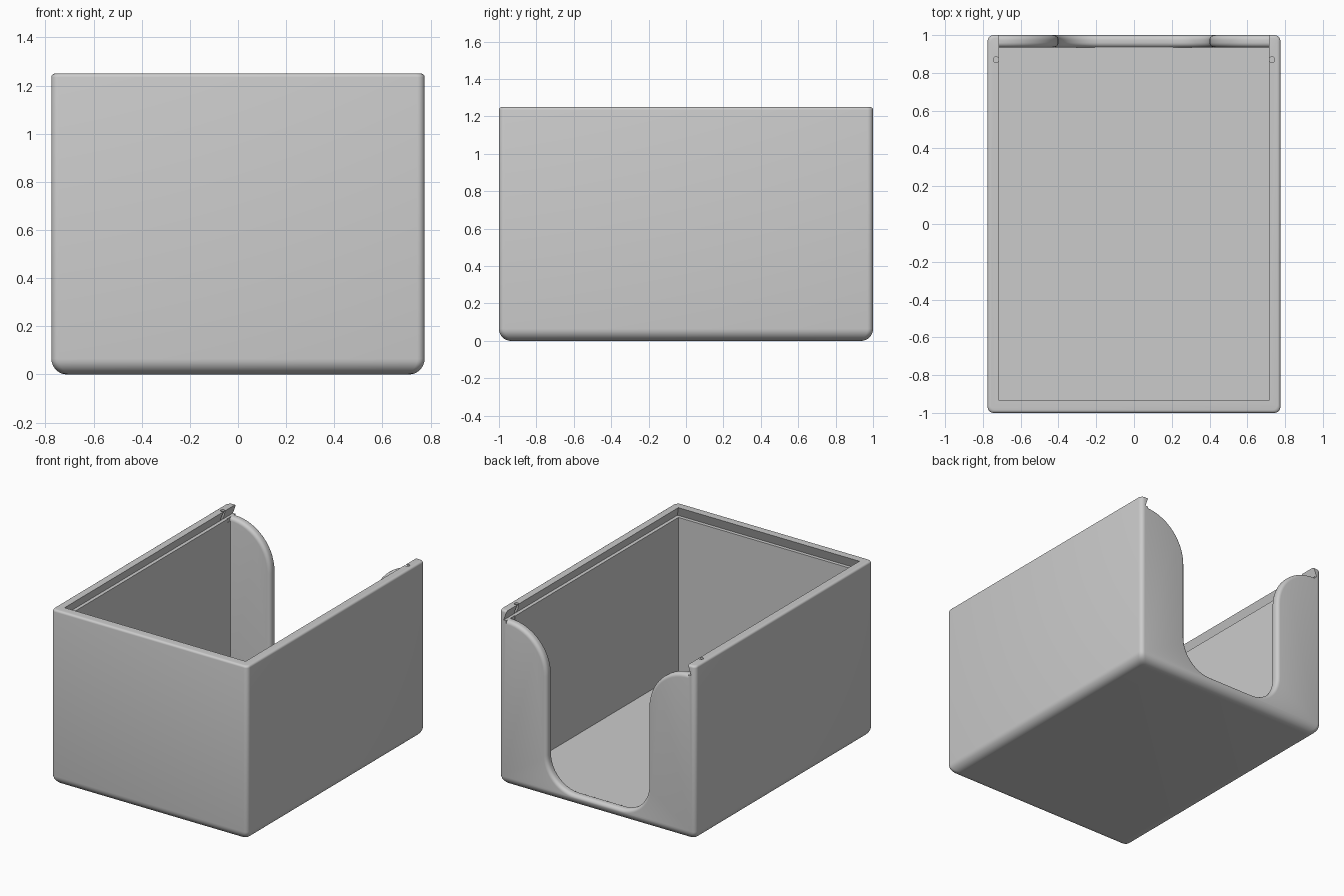
import bpy, bmesh
from math import sin, cos, radians, pi

old = bpy.data.objects.get("Cube")
if old:
    bpy.data.objects.remove(old, do_unlink=True)

W, D, H = 0.775, 1.0, 1.25       # half width, half depth, height
IN_X, IN_Y = 0.715, 0.935        # cavity half sizes
FLOOR, LEDGE = 0.065, 1.18       # floor top, lid ledge height

grey = bpy.data.materials.new("plain grey")
grey.use_nodes = True
colour = (0.6, 0.6, 0.6, 1)
grey.diffuse_color = colour
grey.node_tree.nodes["Principled BSDF"].inputs["Base Color"].default_value = colour


def loft(name, rings):
    """Closed solid through rings of equal point count."""
    bm = bmesh.new()
    loops = [[bm.verts.new(p) for p in ring] for ring in rings]
    n = len(loops[0])
    for a, b in zip(loops, loops[1:]):
        for i in range(n):
            j = (i + 1) % n
            bm.faces.new((a[i], a[j], b[j], b[i]))
    bm.faces.new(loops[0])
    bm.faces.new(loops[-1])
    bmesh.ops.recalc_face_normals(bm, faces=bm.faces)
    mesh = bpy.data.meshes.new(name)
    bm.to_mesh(mesh)
    bm.free()
    obj = bpy.data.objects.new(name, mesh)
    bpy.context.collection.objects.link(obj)
    return obj


def arc(cx, cy, r, start, end, steps):
    angles = [radians(start + (end - start) * i / steps) for i in range(steps + 1)]
    return [(cx + r * cos(a), cy + r * sin(a)) for a in angles]


def rounded_rect(inset, z, r=0.03):
    x, y = W - inset - r, D - inset - r
    corners = ((x, y, 0), (-x, y, 90), (-x, -y, 180), (x, -y, 270))
    return [(px, py, z) for cx, cy, a in corners
            for px, py in arc(cx, cy, r, a, a + 90, 5)]


def rect(x, front, back, z):
    return [(-x, front, z), (x, front, z), (x, back, z), (-x, back, z)]


# Outer body: large round at the bottom, small round at the rim
BOTTOM_R, RIM_R = 0.065, 0.015
rings = [rounded_rect(BOTTOM_R * (1 - sin(a)), BOTTOM_R * (1 - cos(a)))
         for a in (i * pi / 16 for i in range(9))]
rings += [rounded_rect(RIM_R * (1 - cos(a)), H - RIM_R * (1 - sin(a)))
          for a in (i * pi / 8 for i in range(5))]
box = loft("open_box", rings)
box.data.materials.append(grey)

# Cavity and the dovetail lid groove, open at the back
UNDERCUT = 0.025
cutters = [
    loft("cavity_cutter", [rect(IN_X, -IN_Y, IN_Y, z) for z in (FLOOR, LEDGE + 0.01)]),
    loft("groove_cutter", [rect(IN_X + u, -IN_Y - u, D + 0.1, z)
                           for u, z in ((UNDERCUT, LEDGE), (0, H), (0, H + 0.05))]),
]


# Scooped opening in the back wall, with rounded edges on both sides
def scoop(y, grow):
    shoulder, foot, low = 0.32, 0.22, 0.08
    half = [(0.72, LEDGE + 0.02)]
    half += arc(0.72, LEDGE - shoulder, shoulder - grow, 90, 180, 14)
    half += arc(0.4 - foot, low + foot, foot + grow, 0, -90, 14)
    if y < 0.965:
        half = [(x, max(z, FLOOR + 0.002)) for x, z in half]
    return [(x, y, z) for x, z in half] + [(-x, y, z) for x, z in reversed(half)]


R = 0.025
rounding = [(R * cos(a), R * (1 - sin(a))) for a in (i * pi / 10 for i in range(6))]
rings = [scoop(IN_Y - 0.03, R)]
rings += [scoop(IN_Y + R - dy, g) for dy, g in rounding]
rings += [scoop(D - R + dy, g) for dy, g in reversed(rounding)]
rings += [scoop(D + 0.1, R)]
cutters.append(loft("scoop_cutter", rings))

# Small round lid catches in both rails
for side in (-1, 1):
    circle = arc(side * 0.73, 0.87, 0.015, 0, 337.5, 15)
    cutters.append(loft("catch_cutter", [[(x, y, z) for x, y in circle]
                                         for z in (LEDGE + 0.002, H + 0.05)]))

# Cut everything, then smooth
bpy.ops.object.select_all(action="DESELECT")
bpy.context.view_layer.objects.active = box
box.select_set(True)
for cutter in cutters:
    cutter.hide_render = True
    mod = box.modifiers.new("cut", "BOOLEAN")
    mod.operation = "DIFFERENCE"
    mod.solver = "EXACT"
    mod.object = cutter
    bpy.ops.object.modifier_apply(modifier=mod.name)
    bpy.data.objects.remove(cutter, do_unlink=True)
bpy.ops.object.shade_smooth_by_angle(angle=radians(30))
